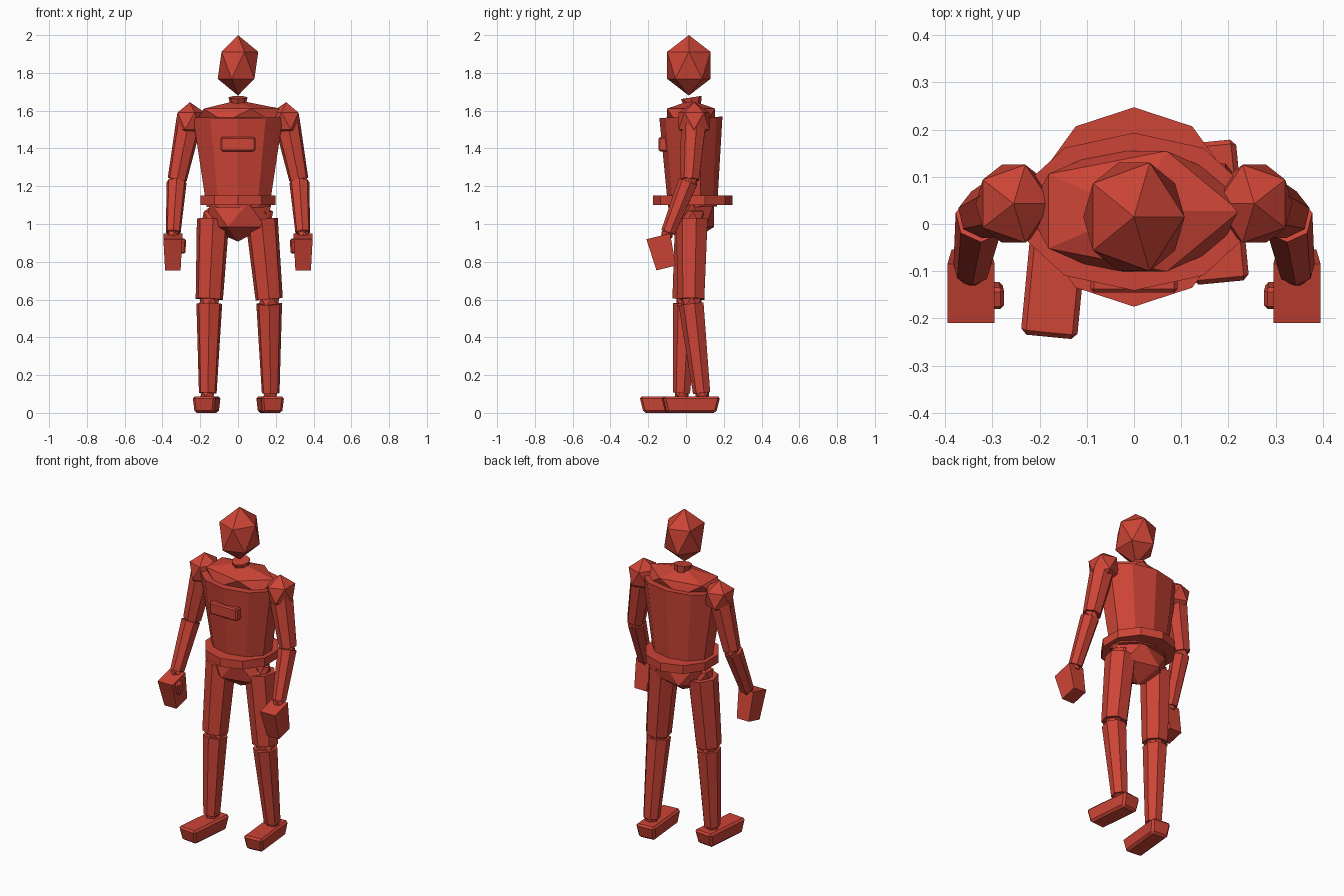
import bpy
import bmesh
from math import sin, cos, pi, radians
from mathutils import Vector, Matrix

if "Cube" in bpy.data.objects:
    bpy.data.objects.remove(bpy.data.objects["Cube"])

RED = (0.61, 0.058, 0.037, 1.0)
red = bpy.data.materials.new("matte_red")
red.use_nodes = True
red.diffuse_color = RED
red.node_tree.nodes["Principled BSDF"].inputs["Base Color"].default_value = RED


def finish(name, bm):
    """Turn a bmesh into a flat shaded red object."""
    bmesh.ops.recalc_face_normals(bm, faces=bm.faces)
    mesh = bpy.data.meshes.new(name)
    bm.to_mesh(mesh)
    bm.free()
    mesh.materials.append(red)
    obj = bpy.data.objects.new(name, mesh)
    bpy.context.collection.objects.link(obj)
    return obj


def gem(name, centre, size):
    """Icosahedron stretched to the given half sizes."""
    bm = bmesh.new()
    bmesh.ops.create_icosphere(bm, subdivisions=1, radius=1)
    bm.transform(Matrix.Translation(centre) @ Matrix.Diagonal((*size, 1)))
    return finish(name, bm)


def prism(name, top, bottom, top_size, bottom_size, sides):
    """Capped tapered prism running from top to bottom."""
    top, bottom = Vector(top), Vector(bottom)
    turn = Vector((0, 0, -1)).rotation_difference(bottom - top)
    bm = bmesh.new()
    rings = []
    for centre, (rx, ry) in ((top, top_size), (bottom, bottom_size)):
        ring = []
        for i in range(sides):
            a = 2 * pi * i / sides
            ring.append(bm.verts.new(centre + turn @ Vector((rx * sin(a), -ry * cos(a), 0))))
        rings.append(ring)
        bm.faces.new(ring)
    for i in range(sides):
        j = (i + 1) % sides
        bm.faces.new((rings[0][i], rings[0][j], rings[1][j], rings[1][i]))
    return finish(name, bm)


def block(name, centre, size, taper=(1, 1), pitch=0, yaw=0, bevel=0):
    """Box with a narrowed underside, optional bevel and rotation."""
    bm = bmesh.new()
    bmesh.ops.create_cube(bm, size=1)
    for v in bm.verts:
        if v.co.z < 0:
            v.co.x *= taper[0]
            v.co.y *= taper[1]
    bm.transform(Matrix.Diagonal((*size, 1)))
    if bevel:
        bmesh.ops.bevel(bm, geom=bm.edges[:], offset=bevel, segments=1,
                        affect='EDGES', profile=0.5)
    bm.transform(Matrix.Translation(centre) @ Matrix.Rotation(radians(yaw), 4, 'Z')
                 @ Matrix.Rotation(radians(pitch), 4, 'X'))
    return finish(name, bm)


def limb(name, top, bottom, r_top, r_bottom):
    return prism(name, top, bottom, (r_top, r_top), (r_bottom, r_bottom), 7)


# Head, neck and trunk
gem("head", (0, 0.015, 1.84), (0.12, 0.135, 0.16))
prism("neck", (0, 0.028, 1.67), (0, 0.035, 1.625), (0.05, 0.055), (0.04, 0.045), 8)
gem("shoulder_yoke", (0, 0.027, 1.575), (0.25, 0.15, 0.08))
prism("torso", (0, 0.026, 1.565), (0, 0.035, 1.09), (0.25, 0.167), (0.175, 0.13), 10)
prism("belt", (0, 0.036, 1.15), (0, 0.036, 1.1), (0.21, 0.211), (0.21, 0.211), 10)
gem("pelvis", (0, 0.03, 1.048), (0.2, 0.14, 0.141))
block("chest_plate", (0, -0.118, 1.422), (0.185, 0.055, 0.075), bevel=0.008)

# Arms
for side, s in (("right", -1), ("left", 1)):
    gem(side + "_shoulder", (s * 0.255, 0.043, 1.545), (-s * 0.09, 0.097, 0.1))
    limb(side + "_upper_arm", (s * 0.26, 0.043, 1.54), (s * 0.322, 0.022, 1.235), 0.07, 0.052)
    gem(side + "_elbow", (s * 0.323, 0.02, 1.225), (0.045, 0.045, 0.045))
    limb(side + "_forearm", (s * 0.325, 0.012, 1.222), (s * 0.343, -0.093, 0.955), 0.054, 0.04)
    gem(side + "_wrist", (s * 0.344, -0.1, 0.945), (0.035, 0.035, 0.035))
    block(side + "_hand", (s * 0.345, -0.126, 0.851), (0.1, 0.129, 0.173),
          taper=(0.82, 0.82), pitch=14)
    block(side + "_thumb", (s * 0.296, -0.15, 0.882), (0.042, 0.048, 0.075),
          taper=(0.85, 0.85), pitch=14, bevel=0.008)

# Legs in a slight stride, with hip, knee, ankle and foot positions
stride = (
    ("right", -1, (-0.132, 0.03, 1.025), (-0.152, 0.002, 0.59),
     (-0.16, -0.022, 0.105), (-0.166, -0.09, 0.05)),
    ("left", 1, (0.125, 0.035, 1.025), (0.165, 0.03, 0.59),
     (0.173, 0.085, 0.105), (0.17, 0.025, 0.05)),
)
for side, s, hip, knee, ankle, foot in stride:
    gap = Vector((0, 0, 0.012))
    gem(side + "_hip", Vector(hip) + Vector((0, 0, 0.01)), (0.068, 0.068, 0.068))
    limb(side + "_thigh", hip, Vector(knee) + gap, 0.088, 0.074)
    gem(side + "_knee", knee, (0.062, 0.062, 0.062))
    limb(side + "_shin", Vector(knee) - gap, ankle, 0.07, 0.048)
    gem(side + "_ankle", ankle, (0.042, 0.042, 0.042))
    block(side + "_foot", foot, (0.122, 0.305, 0.088),
          taper=(0.86, 0.86), yaw=5.5 * s, bevel=0.012)
    bpy.data.objects[side + "_foot"].location.z = -0.006
